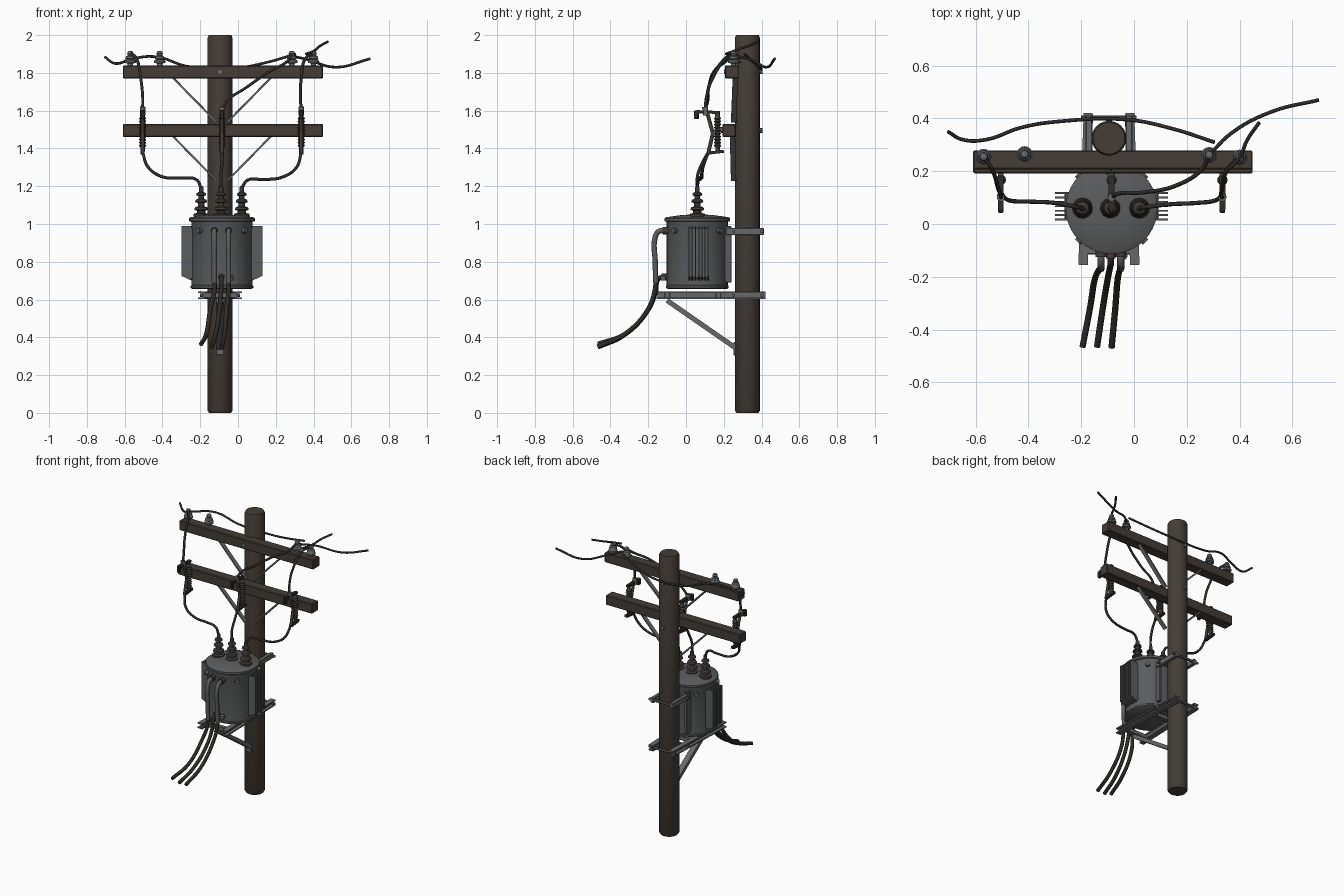
import bpy, bmesh, math
from mathutils import Vector

if "Cube" in bpy.data.objects:
    bpy.data.objects.remove(bpy.data.objects["Cube"])


def material(name, rgb):
    m = bpy.data.materials.new(name)
    m.use_nodes = True
    m.diffuse_color = (*rgb, 1)
    bsdf = m.node_tree.nodes["Principled BSDF"]
    bsdf.inputs["Base Color"].default_value = (*rgb, 1)
    bsdf.inputs["Roughness"].default_value = 0.8
    return m


WOOD = material("weathered wood", (.058, .046, .037))
TANK = material("grey paint", (.105, .107, .11))
STEEL = material("galvanised steel", (.14, .14, .145))
CABLE = material("black cable", (.028, .025, .022))
GLAZE = material("grey glaze", (.13, .14, .15))
BROWN = material("brown porcelain", (.055, .045, .04))


def finish(ob, mat, bevel=0, smooth=False):
    ob.data.materials.append(mat)
    if bevel:
        mod = ob.modifiers.new("bevel", "BEVEL")
        mod.width, mod.segments = bevel, 1
    if smooth:
        bpy.ops.object.select_all(action="DESELECT")
        ob.select_set(True)
        bpy.context.view_layer.objects.active = ob
        bpy.ops.object.shade_smooth_by_angle(angle=math.radians(40))
    return ob


def mesh_object(name, bm):
    bmesh.ops.recalc_face_normals(bm, faces=bm.faces)
    me = bpy.data.meshes.new(name)
    bm.to_mesh(me)
    bm.free()
    ob = bpy.data.objects.new(name, me)
    bpy.context.collection.objects.link(ob)
    return ob


def box(name, centre, size, mat, bevel=.003):
    bm = bmesh.new()
    bmesh.ops.create_cube(bm, size=1)
    bmesh.ops.scale(bm, vec=size, verts=bm.verts)
    ob = mesh_object(name, bm)
    ob.location = centre
    return finish(ob, mat, bevel)


def aim(ob, a, b):
    ob.location = (a + b) / 2
    ob.rotation_mode = "QUATERNION"
    ob.rotation_quaternion = (b - a).to_track_quat("Z", "Y")


def strap(name, a, b, width, thick, mat):
    a, b = Vector(a), Vector(b)
    ob = box(name, (0, 0, 0), (width, thick, (b - a).length), mat, 0)
    aim(ob, a, b)
    return ob


def rod(name, a, b, r, mat, sides=12):
    a, b = Vector(a), Vector(b)
    bm = bmesh.new()
    bmesh.ops.create_cone(bm, cap_ends=True, segments=sides, radius1=r, radius2=r,
                          depth=(b - a).length)
    ob = mesh_object(name, bm)
    aim(ob, a, b)
    return finish(ob, mat, 0, True)


def lathe(name, profile, base, mat, sides=20):
    bm = bmesh.new()
    rings = [[bm.verts.new((r * math.cos(i * math.tau / sides), r * math.sin(i * math.tau / sides), z))
              for i in range(sides)] for r, z in profile]
    for low, high in zip(rings, rings[1:]):
        for i in range(sides):
            j = (i + 1) % sides
            bm.faces.new((low[i], low[j], high[j], high[i]))
    bm.faces.new(rings[0][::-1])
    bm.faces.new(rings[-1])
    ob = mesh_object(name, bm)
    ob.location = base
    return finish(ob, mat, 0, True)


def wire(name, points, r=.008, mat=CABLE):
    cu = bpy.data.curves.new(name, "CURVE")
    cu.dimensions = "3D"
    cu.bevel_depth, cu.bevel_resolution, cu.resolution_u = r, 2, 6
    cu.use_fill_caps = True
    sp = cu.splines.new("BEZIER")
    sp.bezier_points.add(len(points) - 1)
    for bp, p in zip(sp.bezier_points, points):
        bp.co = p
        bp.handle_left_type = bp.handle_right_type = "AUTO"
    ob = bpy.data.objects.new(name, cu)
    bpy.context.collection.objects.link(ob)
    cu.materials.append(mat)
    bpy.ops.object.select_all(action="DESELECT")
    ob.select_set(True)
    bpy.context.view_layer.objects.active = ob
    bpy.ops.object.convert(target="MESH")
    return ob


PX, PY = -.095, .325   # pole axis
TX, TY = -.085, .06    # tank axis

# Pole and crossarms with flat braces
lathe("pole", [(.058, 0), (.066, .012), (.066, 1.985), (.06, 2)], (PX, PY, 0), WOOD, 24)
for label, z, y in (("upper", 1.805, .243), ("lower", 1.495, .228)):
    box(label + "_crossarm", (-.08, y, z), (1.06, .072, .07), WOOD, .005)
    for s in (-1, 1):
        strap(label + "_brace", (-.085 + s * .26, y + .018, z - .03),
              (-.085 + s * .03, .252, z - .265), .028, .01, STEEL)
    rod(label + "_bolt", (PX, y - .042, z), (PX, PY + .08, z), .012, STEEL, 8)

# Line insulators on the upper crossarm
PIN = [(.014, 0), (.014, .012), (.03, .015), (.03, .026), (.02, .034), (.026, .038),
       (.022, .05), (.013, .055), (.017, .064), (.013, .075), (.005, .078)]
for x, y in ((-.57, .255), (-.415, .265), (.285, .262), (.4, .252)):
    lathe("line_insulator", PIN, (x, y, 1.838), GLAZE, 16)

# Line wires
wire("rear_line", [(-.705, .35, 1.885), (-.65, .32, 1.85), (-.56, .32, 1.875), (-.43, .365, 1.885),
                   (-.27, .39, 1.835), (-.02, .395, 1.825), (.15, .36, 1.855), (.305, .31, 1.9)], .007)
wire("right_line", [(.285, .262, 1.89), (.37, .345, 1.87), (.52, .425, 1.83), (.7, .47, 1.875)], .007)
wire("short_line", [(.36, .21, 1.9), (.4, .252, 1.915), (.43, .32, 1.94), (.475, .385, 1.965)], .007)

# Fuse cutouts hung from the lower crossarm
for x in (-.505, -.085, .335):
    box("cutout_mount", (x, .185, 1.5), (.022, .04, .025), STEEL)
    lathe("cutout_insulator", [(.012, 0), (.012, .02)] +
          [(r, .03 + .016 * i + d) for i in range(10) for r, d in ((.02, 0), (.013, .008))] +
          [(.012, .2)], (x, .167, 1.385), BROWN, 12)
    strap("cutout_top_arm", (x, .18, 1.59), (x, .055, 1.595), .022, .016, CABLE)
    strap("cutout_bottom_arm", (x, .2, 1.385), (x, .115, 1.375), .022, .016, CABLE)
    rod("fuse_tube", (x, .118, 1.375), (x, .142, 1.48), .01, BROWN)
    rod("fuse_tube_top", (x, .142, 1.48), (x, .112, 1.59), .01, BROWN)
    box("fuse_hook", (x, .055, 1.578), (.02, .025, .045), CABLE)
    rod("fuse_cap", (x, .105, 1.575), (x, .1, 1.62), .015, STEEL)

# Leads from the line to the cutouts
wire("left_drop", [(-.57, .255, 1.905), (-.54, .21, 1.88), (-.515, .135, 1.77),
                   (-.505, .11, 1.68), (-.505, .1, 1.6)])
wire("right_drop", [(.4, .252, 1.9), (.36, .215, 1.88), (.335, .14, 1.77),
                    (.33, .11, 1.68), (.335, .1, 1.6)])
wire("middle_drop", [(-.085, .1, 1.6), (-.06, .115, 1.65), (.04, .12, 1.72), (.17, .15, 1.81),
                     (.26, .21, 1.86), (.285, .262, 1.9)])

# Tank with domed lid and base rim
lathe("tank", [(.155, .655), (.166, .662), (.166, .672), (.162, .676), (.162, 1.01), (.166, 1.02)],
      (TX, TY, 0), TANK, 40)
lathe("tank_lid", [(.168, 1.012), (.174, 1.016), (.174, 1.03), (.165, 1.036), (.08, 1.048), (.03, 1.05)],
      (TX, TY, 0), TANK, 40)
for i in range(4):
    a = math.radians(45 + 90 * i)
    d = Vector((math.cos(a), math.sin(a), 0))
    c = Vector((TX, TY, .965))
    rod("tank_lug", c + d * .15, c + d * .182, .015, TANK, 10)

# Cooling fins on both sides
for s in (-1, 1):
    box("fin_header", (TX + s * .163, .067, .845), (.03, .1, .27), TANK)
    for i in range(7):
        fin = box("cooling_fin", (TX + s * .187, .017 + i * .0167, .845), (.054, .007, .29), TANK, 0)
        for v in fin.data.vertices:
            if v.co.x * s > 0 and v.co.z < 0:
                v.co.z += .025

# High-voltage bushings and their leads
BUSHING = [(.04, 0), (.04, .014), (.022, .018), (.022, .03), (.037, .036), (.033, .048), (.017, .054),
           (.017, .07), (.032, .076), (.028, .088), (.015, .094), (.015, .108), (.027, .113),
           (.023, .124), (.012, .13), (.012, .155), (.006, .16)]
for x in (-.195, -.09, .02):
    lathe("bushing", BUSHING, (x, TY, 1.04), BROWN)
wire("left_lead", [(-.195, TY, 1.19), (-.22, .065, 1.235), (-.3, .08, 1.243), (-.4, .085, 1.25),
                   (-.475, .09, 1.3), (-.505, .118, 1.38)])
wire("right_lead", [(.02, TY, 1.19), (.05, .065, 1.232), (.14, .075, 1.235), (.24, .08, 1.25),
                    (.31, .09, 1.3), (.335, .118, 1.38)])
wire("middle_lead", [(-.09, TY, 1.19), (-.09, .06, 1.25), (-.085, .085, 1.32), (-.085, .118, 1.38)])

# Low-voltage elbows, sleeves and hanging cables
for x, end in ((-.125, (-.195, -.465, .365)), (-.05, (-.085, -.468, .35))):
    rod("terminal", (x, -.08, .965), (x, -.125, .965), .02, BROWN)
    wire("elbow", [(x, -.1, .965), (x, -.145, .96), (x, -.163, .93), (x, -.163, .8), (x, -.16, .69)],
         .014, TANK)
    ex, ey, ez = end
    wire("hanging_cable", [(x, -.16, .73), (x, -.165, .65), (x * .7 + ex * .3, -.2, .55),
                           (x * .4 + ex * .6, -.32, .42), end], .012)
rod("low_terminal", (-.088, -.08, .72), (-.088, -.13, .72), .018, BROWN)
wire("middle_cable", [(-.088, -.11, .72), (-.088, -.145, .71), (-.09, -.16, .64), (-.1, -.21, .53),
                      (-.12, -.33, .41), (-.14, -.465, .348)], .012)
lathe("drain_plug", [(.012, 0), (.016, .01), (.016, .025), (.008, .03)], (-.04, -.12, .7), STEEL, 10)

# Support rails, pole clamps and diagonal strut
for s in (-1, 1):
    for z in (.607, .638):
        strap("support_rail_flange", (PX + s * .098, -.155, z), (PX + s * .078, .42, z), .036, .009, STEEL)
    strap("support_rail_web", (PX + s * .09, -.15, .622), (PX + s * .07, .42, .622), .009, .036, STEEL)
    box("upper_hanger", (PX + s * .076, .312, .96), (.026, .2, .036), STEEL)
    box("tank_bracket", (PX + s * .07, .215, .84), (.02, .05, .3), TANK)
for z in (.622, .96):
    for y in (.252, .402):
        rod("clamp_bolt", (PX - .105, y, z), (PX + .105, y, z), .009, STEEL, 8)
box("front_cross_bar", (PX, -.1, .622), (.19, .03, .03), STEEL)
box("rear_cross_bar", (PX, .17, .622), (.17, .03, .03), STEEL)
strap("diagonal_strut", (PX, -.1, .595), (PX, .275, .335), .04, .026, STEEL)
box("strut_foot", (PX, .262, .34), (.04, .02, .07), STEEL)
